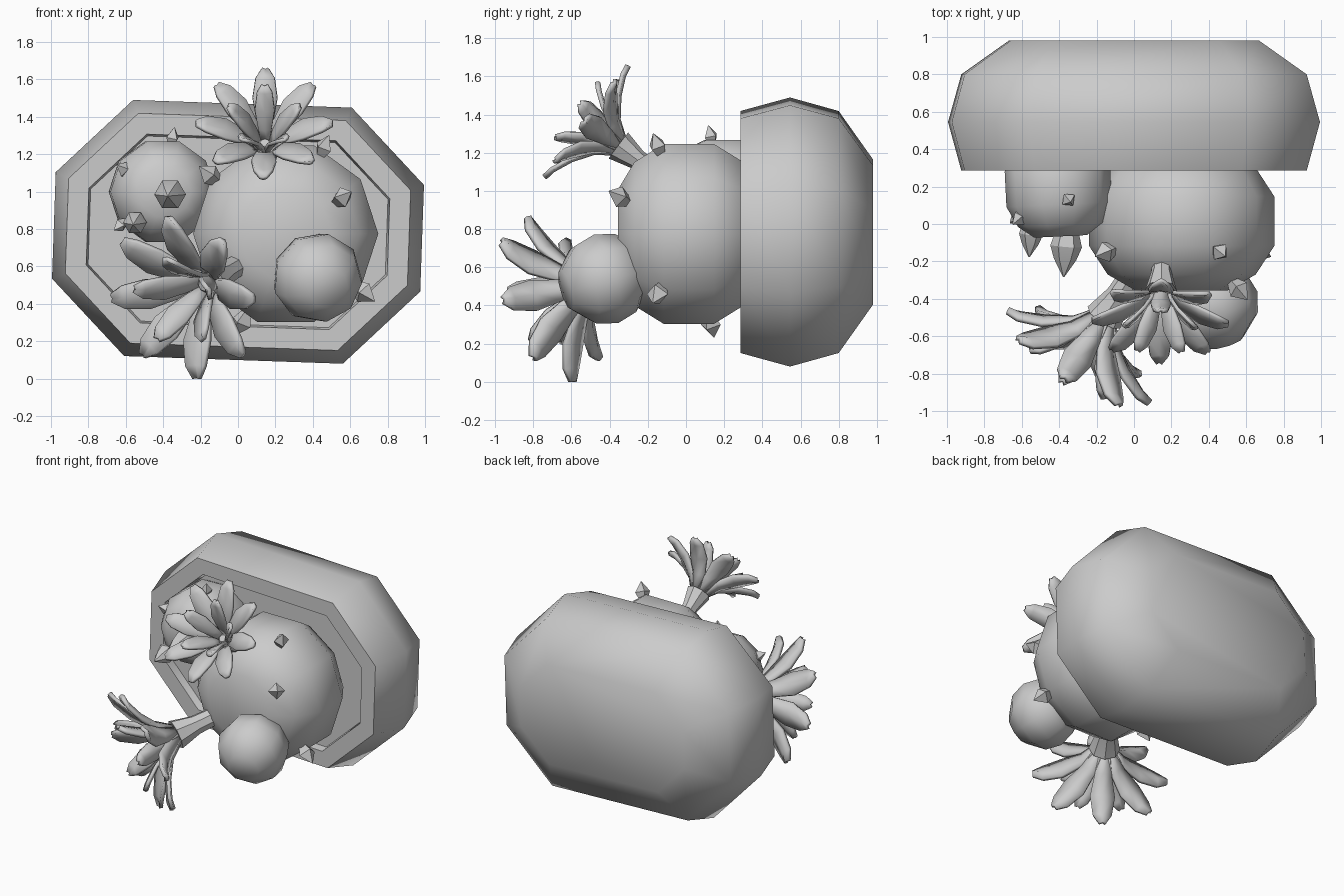
import bpy, bmesh, math
from mathutils import Vector, Matrix

if "Cube" in bpy.data.objects:
    bpy.data.objects.remove(bpy.data.objects["Cube"])


def finish(name, bm, mat=None, angle=35, thick=0):
    bmesh.ops.remove_doubles(bm, verts=bm.verts, dist=1e-4)
    bmesh.ops.recalc_face_normals(bm, faces=bm.faces)
    me = bpy.data.meshes.new(name)
    bm.to_mesh(me)
    bm.free()
    ob = bpy.data.objects.new(name, me)
    bpy.context.collection.objects.link(ob)
    if mat:
        ob.matrix_world = mat
    if thick:
        m = ob.modifiers.new("thickness", 'SOLIDIFY')
        m.thickness, m.offset = thick, 0
    bpy.ops.object.select_all(action='DESELECT')
    ob.select_set(True)
    bpy.context.view_layer.objects.active = ob
    if angle:
        bpy.ops.object.shade_smooth_by_angle(angle=math.radians(angle))
    return ob


def aim(pos, axis):
    q = Vector(axis).to_track_quat('Z', 'Y')
    return Matrix.Translation(pos) @ q.to_matrix().to_4x4()


def skin(bm, rings):
    # bridge successive closed rings and cap both ends
    vs = [[bm.verts.new(p) for p in r] for r in rings]
    for a, b in zip(vs, vs[1:]):
        for i in range(len(a)):
            j = (i + 1) % len(a)
            bm.faces.new((a[i], a[j], b[j], b[i]))
    bm.faces.new(vs[0])
    bm.faces.new(vs[-1])


def lathe(name, prof, n, pos, axis, angle=35):
    bm = bmesh.new()
    skin(bm, [[(r * math.cos(k * math.tau / n), r * math.sin(k * math.tau / n), z)
               for k in range(n)] for r, z in prof])
    return finish(name, bm, aim(pos, axis), angle)


# pot: stretched octagon lying on its side, opening towards the front
def octagon(d, y):
    w, h, c = .985 - d, .685 - d, .4 - .56 * d
    pts = [(w, h - c), (w - c, h), (c - w, h), (-w, h - c),
           (-w, c - h), (c - w, -h), (w - c, -h), (w, c - h)]
    return [(x, y, z) for x, z in pts]


bm = bmesh.new()
skin(bm, [octagon(d, y) for d, y in
          ((.32, .98), (.07, .8), (0, .545), (.07, .285), (.18, .285), (.19, .34))])
finish("pot", bm, Matrix.Translation((0, 0, .785)) @ Matrix.Rotation(math.radians(2), 4, 'Y'), 50)

# cactus balls
BALL = [(.5, -.74), (.8, -.57), (1, -.265), (1, .265), (.8, .57), (.5, .74)]
main = Vector((.255, .015, .775))
side = Vector((-.405, .2, 1.0))
lathe("main_cactus", [(r * .495, z * .5) for r, z in BALL], 10, main, (0, -1, 0), 50)
lathe("side_cactus", [(r * .282, z * .36) for r, z in BALL], 10, side, (.05, -1, 0), 50)
SMALL = [(.45, -.86), (.88, -.45), (1, 0), (.88, .45), (.45, .86)]
lathe("small_cactus", [(r * .245, z * .25) for r, z in SMALL], 9,
      (.425, -.43, .54), (.25, -.85, -.25), 50)

# four-sided spikes
for i, (p, c, s) in enumerate([
        ((.46, -.15, 1.24), main, 1), ((.56, -.35, .97), main, 1.1),
        ((.67, -.15, .46), main, 1.15), ((-.15, -.15, 1.09), main, 1.1),
        ((.02, .13, .3), main, 1.1), ((-.35, .13, 1.29), side, .8),
        ((-.61, .03, 1.12), side, .8), ((-.63, .03, .82), side, .7)]):
    lathe("spike_%d" % i, [(.025 * s, -.06 * s), (.052 * s, 0), (.002, .07 * s)],
          4, p, Vector(p) - c, 0)

# hexagonal buds on the side cactus
for i, (p, ax, s) in enumerate([((-.355, -.02, .99), (-.08, -1, -.05), 1),
                                ((-.545, .02, .84), (-.08, -1, -.08), .75)]):
    lathe("bud_%d" % i, [(.04 * s, -.05 * s), (.085 * s, .1 * s), (.06 * s, .17 * s),
                         (.003, .265 * s)], 6, p, ax, 25)


# flowers: two rings of curved petals, a flared stem and a centre dome
def petal(name, path, widths, base, ang, s):
    bm = bmesh.new()
    rows = []
    for (r, h), w in zip(path, widths):
        rows.append([bm.verts.new((r * s, k * w * s, (h + (.012 if k else 0)) * s))
                     for k in (-1, 0, 1)])
    for a, b in zip(rows, rows[1:]):
        for k in (0, 1):
            bm.faces.new((a[k], a[k + 1], b[k + 1], b[k]))
    finish(name, bm, base @ Matrix.Rotation(ang, 4, 'Z'), 35, .02 * s)


OUTER = [(.03, 0), (.11, .11), (.21, .18), (.31, .225), (.365, .235)]
INNER = [(.03, 0), (.06, .1), (.11, .2), (.17, .28), (.2, .31)]
WIDE = [.025, .045, .066, .05, .018]


def flower(name, pos, axis, s):
    base = aim(pos, axis)
    for i in range(8):
        petal("%s_outer_petal_%d" % (name, i), OUTER, WIDE, base, i * math.tau / 8, s)
    for i in range(5):
        petal("%s_inner_petal_%d" % (name, i), INNER, [w * .8 for w in WIDE], base,
              i * math.tau / 5 + .31, s)
    lathe(name + "_stem", [(.05 * s, -.2 * s), (.055 * s, -.09 * s), (.085 * s, .03 * s)],
          8, pos, axis)
    lathe(name + "_centre", [(.05 * s, 0), (.05 * s, .04 * s), (.025 * s, .07 * s)],
          8, pos, axis)


flower("top_flower", (.145, -.33, 1.22), (-.02, -.8, .6), 1)
flower("lower_flower", (-.14, -.47, .524), (-.52, -.8, -.31), 1.24)
